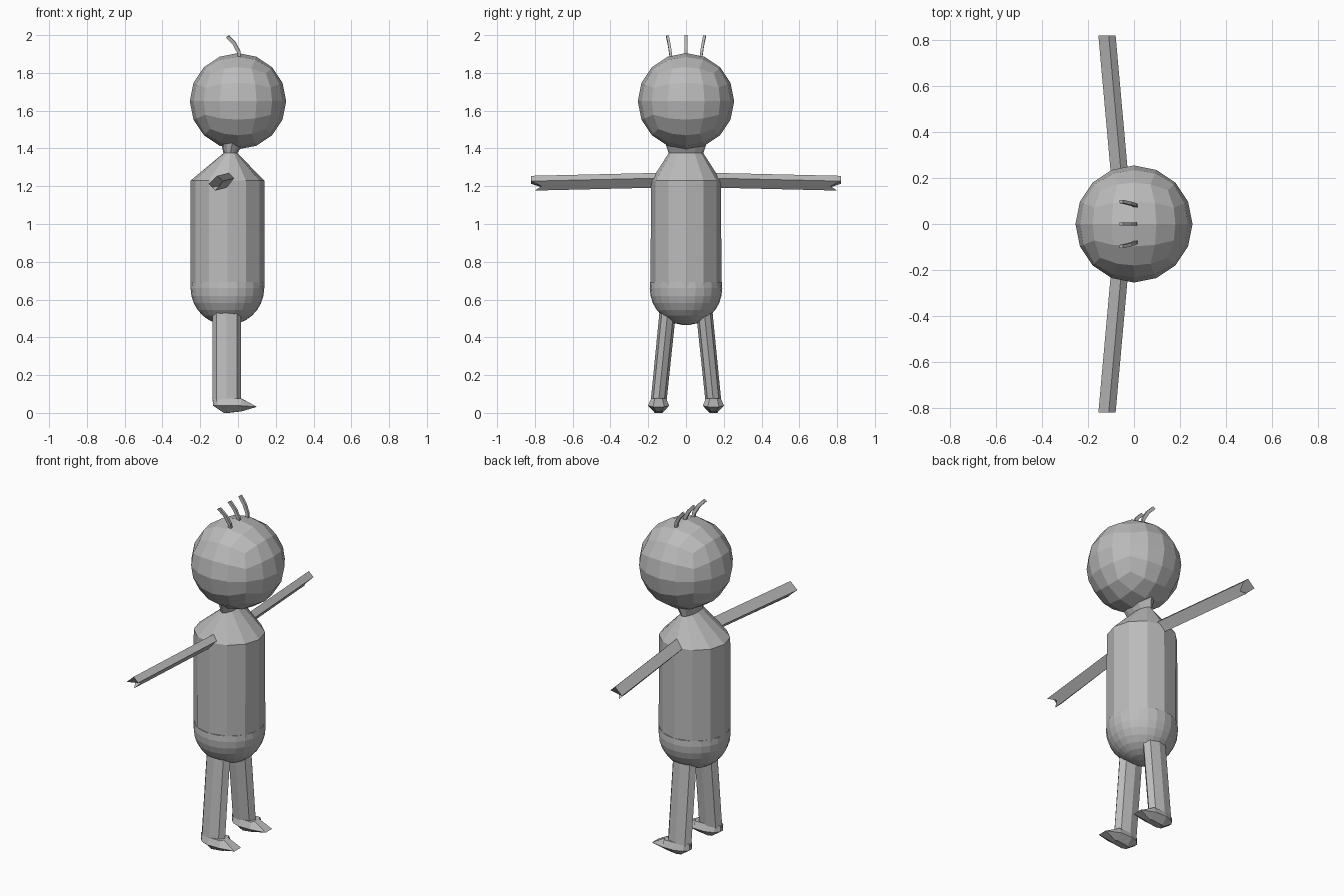
import bpy, bmesh, math
from mathutils import Vector

if "Cube" in bpy.data.objects:
    bpy.data.objects.remove(bpy.data.objects["Cube"])

grey = bpy.data.materials.new("plain grey")
grey.diffuse_color = (0.5, 0.5, 0.5, 1)
grey.use_nodes = True
grey.node_tree.nodes["Principled BSDF"].inputs["Base Color"].default_value = grey.diffuse_color


def finish(name, bm):
    bmesh.ops.recalc_face_normals(bm, faces=bm.faces)
    me = bpy.data.meshes.new(name)
    bm.to_mesh(me)
    bm.free()
    me.materials.append(grey)
    ob = bpy.data.objects.new(name, me)
    bpy.context.collection.objects.link(ob)
    return ob


def loft(name, rings, cap_last=True):
    """Skin a list of equal-length point rings and close the ends."""
    bm = bmesh.new()
    vs = [[bm.verts.new(p) for p in r] for r in rings]
    n = len(vs[0])
    for a, b in zip(vs, vs[1:]):
        for i in range(n):
            j = (i + 1) % n
            bm.faces.new((a[i], a[j], b[j], b[i]))
    bm.faces.new(vs[0])
    if cap_last:
        bm.faces.new(vs[-1])
    return bm, vs


def oval(cx, cy, z, rx, ry, n):
    return [(cx + rx * math.cos(2 * math.pi * i / n),
             cy + ry * math.sin(2 * math.pi * i / n), z) for i in range(n)]


# Head: cube subdivided 4 x 4 per side and pushed out to a sphere
bm = bmesh.new()
bmesh.ops.create_cube(bm, size=2)
bmesh.ops.subdivide_edges(bm, edges=bm.edges[:], cuts=3, use_grid_fill=True)
for v in bm.verts:
    warped = Vector([math.tan(c * math.pi / 4) for c in v.co])
    v.co = warped.normalized() * 0.255 + Vector((0, 0, 1.65))
finish("head", bm)

# Torso: twelve-sided tube, sloping shoulders and a flat neck
bm, _ = loft("torso", [
    oval(-0.056, 0, 0.66, 0.195, 0.188, 12),
    oval(-0.056, 0, 1.23, 0.195, 0.185, 12),
    oval(-0.04, 0, 1.375, 0.037, 0.092, 12),
    oval(-0.03, 0, 1.43, 0.06, 0.11, 12)])
finish("torso", bm)

# Hips: rounded lower end
bm, _ = loft("hips", [
    oval(-0.056, 0, 0.66 - 0.195 * math.sin(t), 0.195 * math.cos(t), 0.192 * math.cos(t), 24)
    for t in [math.radians(a) for a in (-10, 0, 12, 24, 36, 48, 60, 72, 84)]])
finish("hips", bm)

for s, side in ((-1, "right"), (1, "left")):
    # Arm: diamond section with a notched hand end
    section = [(-0.155, 1.213), (-0.11, 1.255), (-0.08, 1.227),
               (-0.10, 1.20), (-0.12, 1.177), (-0.137, 1.195)]
    tip = [0.82, 0.82, 0.82, 0.765, 0.80, 0.765]
    root = [(x + 0.062, s * 0.13, z + 0.016) for x, z in section]
    end = [(x, s * y, z) for (x, z), y in zip(section, tip)]
    bm, vs = loft("arm", [root, end], cap_last=False)
    e = vs[-1]
    bm.faces.new((e[5], e[0], e[1], e[2], e[3]))
    bm.faces.new((e[3], e[4], e[5]))
    finish(side + "_arm", bm)

    # Leg: eight-sided oval column splayed outwards
    bm, _ = loft("leg", [oval(-0.06, s * 0.09, 0.60, 0.076, 0.044, 8),
                         oval(-0.06, s * 0.145, 0.06, 0.076, 0.042, 8)])
    finish(side + "_leg", bm)

    # Foot: rounded heel, wedge-shaped toe
    def foot_ring(z, heel, toe, half, tipw):
        pts = [(toe, tipw), (0.015, half), (-0.06, half), (heel + 0.025, half * 0.7),
               (heel, 0.012)]
        pts += [(x, -y) for x, y in reversed(pts)]
        return [(x, s * 0.145 + y, z) for x, y in pts]

    rings = [foot_ring(0.075, -0.134, 0.022, 0.04, 0.02),
             foot_ring(0.038, -0.132, 0.10, 0.056, 0.03),
             foot_ring(0.0, -0.075, 0.02, 0.02, 0.012)]
    rings[1] = [(x, y, 0.032 if x > 0.05 else z) for x, y, z in rings[1]]
    rings[2] = [(x, y, 0.008 if x > 0 else z) for x, y, z in rings[2]]
    bm, _ = loft("foot", rings)
    finish(side + "_foot", bm)

# Hair: three thin strands bending back and fanning outwards
for k, side in ((-1, "right"), (0, "middle"), (1, "left")):
    path = [(0.008, 0.078, 1.87), (0.004, 0.083, 1.91),
            (-0.02, 0.09, 1.955), (-0.055, 0.098, 1.992)]
    bm, _ = loft("hair", [
        [(x + dx * 0.008, k * y + dy * 0.007, z + dx * 0.005 + (0.003 if k == 0 else 0))
         for dx, dy in ((-1, -1), (1, -1), (1, 1), (-1, 1))] for x, y, z in path])
    finish(side + "_hair_strand", bm)
